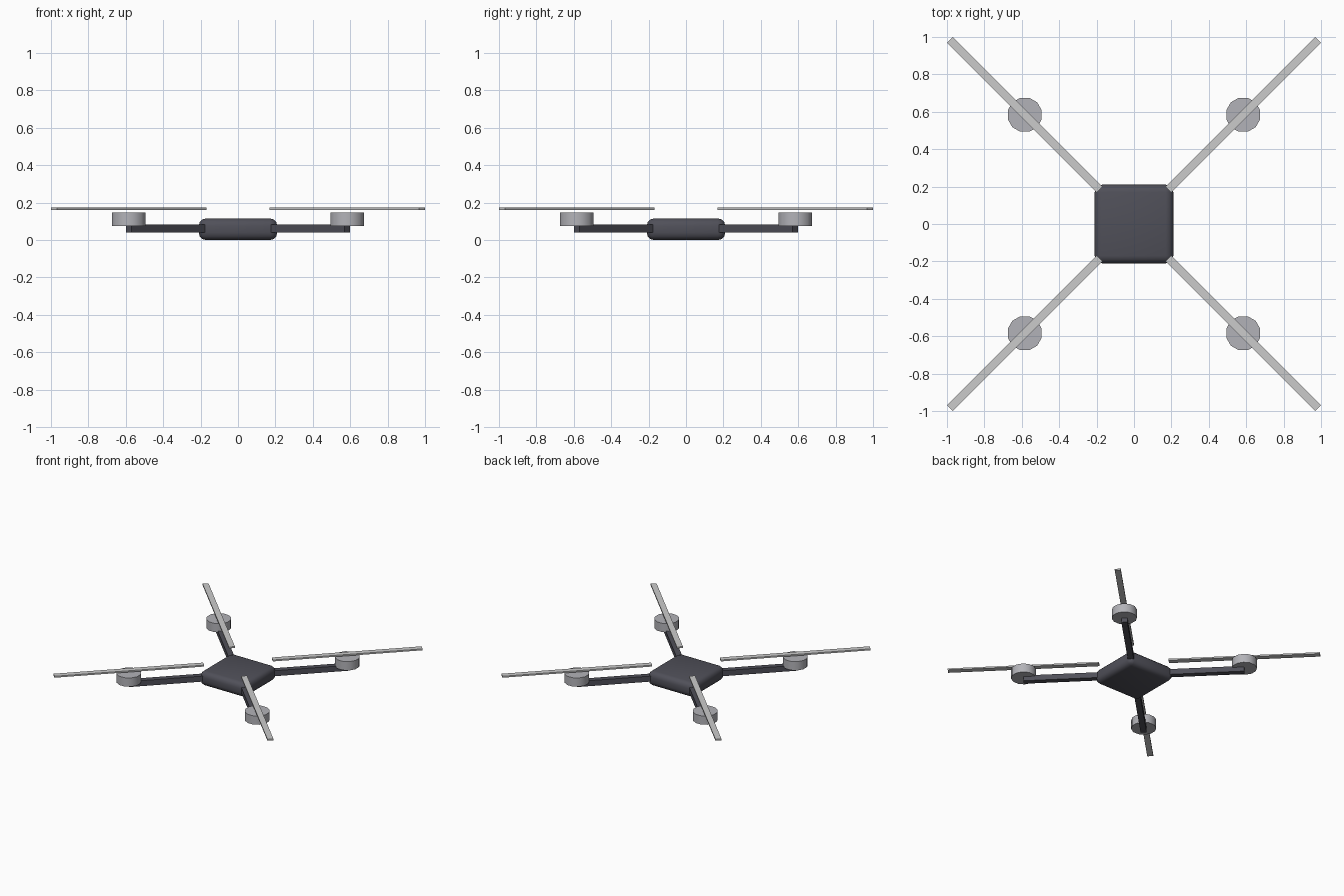
import bpy
from math import radians, cos, sin

if "Cube" in bpy.data.objects:
    bpy.data.objects.remove(bpy.data.objects["Cube"])


def material(name, color):
    m = bpy.data.materials.new(name)
    m.diffuse_color = (*color, 1)
    m.use_nodes = True
    m.node_tree.nodes["Principled BSDF"].inputs["Base Color"].default_value = m.diffuse_color
    return m


DARK = material("dark_shell", (0.08, 0.08, 0.10))
METAL = material("motor_metal", (0.45, 0.45, 0.48))
BLADE = material("blade_grey", (0.65, 0.65, 0.67))


def box(name, loc, size, angle, mat):
    bpy.ops.mesh.primitive_cube_add(size=1, location=loc)
    ob = bpy.context.object
    ob.name = name
    ob.scale = size
    bpy.ops.object.transform_apply(location=False, rotation=False, scale=True)
    ob.rotation_euler.z = angle
    ob.data.materials.append(mat)
    return ob


# rounded central body
body = box("body", (0, 0, 0.058), (0.42, 0.42, 0.116), 0, DARK)
bevel = body.modifiers.new("round", 'BEVEL')
bevel.width = 0.04
bevel.segments = 3
bpy.ops.object.modifier_apply(modifier="round")
bpy.ops.object.shade_smooth_by_angle(angle=radians(40))

# four diagonal arms, each with a motor and a propeller
REACH = 0.826
for i, corner in enumerate(("back_right", "back_left", "front_left", "front_right")):
    a = radians(45 + 90 * i)
    dx, dy = cos(a), sin(a)
    start = 0.15
    mid = (start + REACH) / 2
    box(corner + "_arm", (dx * mid, dy * mid, 0.062),
        (REACH - start, 0.045, 0.045), a, DARK)

    bpy.ops.mesh.primitive_cylinder_add(
        vertices=12, radius=0.094, depth=0.072,
        location=(dx * REACH, dy * REACH, 0.111), rotation=(0, 0, a))
    motor = bpy.context.object
    motor.name = corner + "_motor"
    motor.data.materials.append(METAL)
    bpy.ops.object.shade_smooth_by_angle(angle=radians(40))

    box(corner + "_propeller", (dx * REACH, dy * REACH, 0.168),
        (1.132, 0.045, 0.012), a, BLADE)
